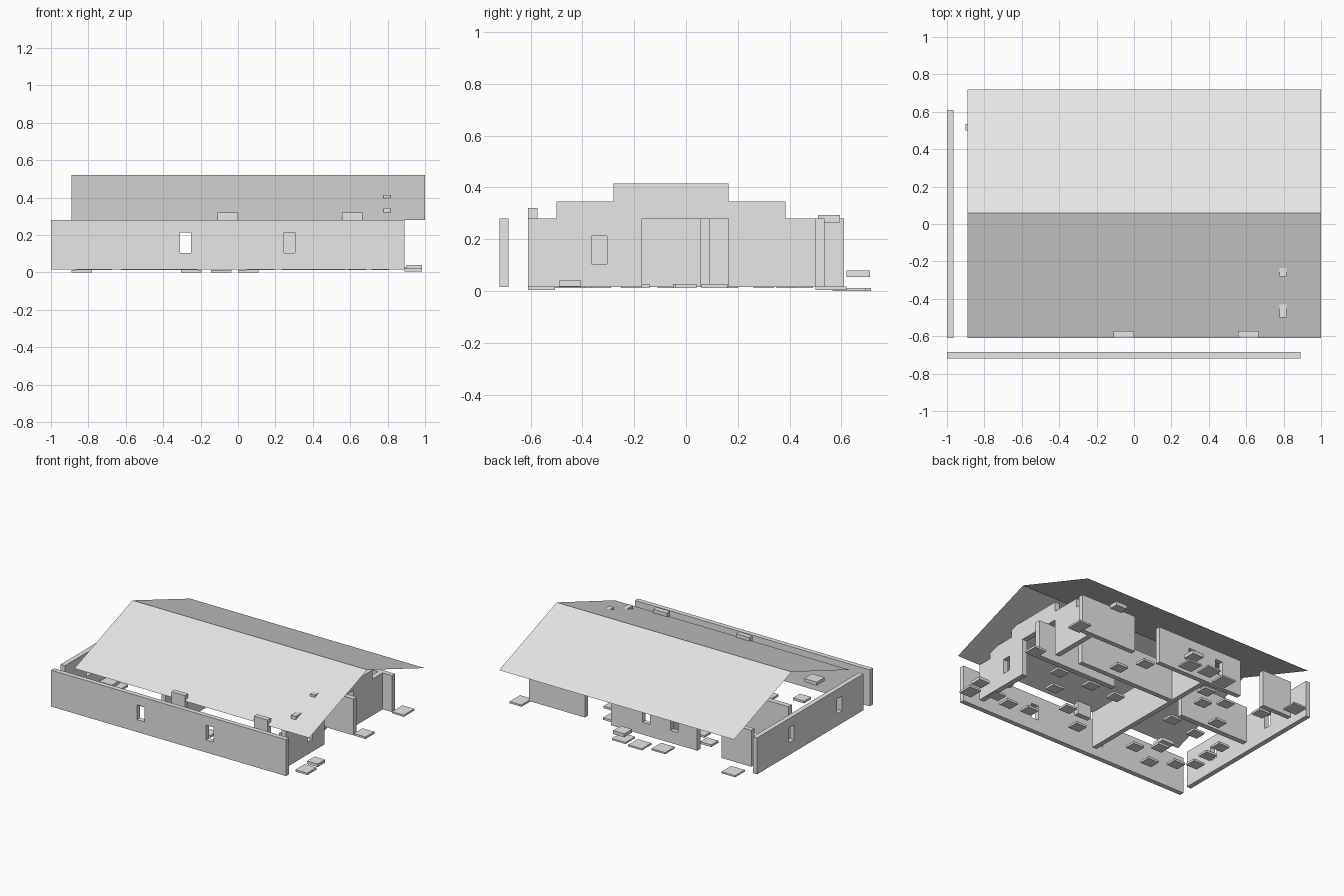
import bpy, bmesh

if "Cube" in bpy.data.objects:
    bpy.data.objects.remove(bpy.data.objects["Cube"])

grey = bpy.data.materials.new("plain_grey")
grey.diffuse_color = (0.8, 0.8, 0.8, 1)
grey.use_nodes = True
grey.node_tree.nodes["Principled BSDF"].inputs["Base Color"].default_value = grey.diffuse_color


def finish(name, bm):
    bmesh.ops.recalc_face_normals(bm, faces=bm.faces[:])
    me = bpy.data.meshes.new(name)
    bm.to_mesh(me)
    bm.free()
    me.materials.append(grey)
    ob = bpy.data.objects.new(name, me)
    bpy.context.collection.objects.link(ob)
    return ob


def box(name, x0, x1, y0, y1, z0, z1):
    bm = bmesh.new()
    bmesh.ops.create_cube(bm, size=1)
    for v in bm.verts:
        v.co = (x1 if v.co.x > 0 else x0, y1 if v.co.y > 0 else y0, z1 if v.co.z > 0 else z0)
    return finish(name, bm)


def cut(wall, *bounds):
    """Cut a box-shaped opening through a wall."""
    hole = box("opening_cutter", *bounds)
    hole.hide_render = True
    hole.hide_set(True)
    mod = wall.modifiers.new("opening", 'BOOLEAN')
    mod.operation = 'DIFFERENCE'
    mod.solver = 'EXACT'
    mod.object = hole


FLOOR, TOP = 0.015, 0.28
SILL, HEAD = 0.105, 0.213

# Outer front, left and back walls with window openings
front = box("front_wall", -1, 0.89, -0.72, -0.685, FLOOR, TOP)
for x in (-0.28, 0.275):
    cut(front, x - 0.03, x + 0.03, -0.8, -0.6, SILL, HEAD)

left = box("left_wall", -1, -0.965, -0.61, 0.61, FLOOR, TOP)
for y in (-0.335, 0.215):
    cut(left, -1.1, -0.9, y - 0.03, y + 0.03, SILL, HEAD)

for x0, x1 in ((-0.9, -0.66), (0.44, 0.89)):
    box("back_wall", x0, x1, 0.5, 0.535, FLOOR, TOP)
back = box("back_window_wall", -0.465, 0.23, 0.5, 0.535, FLOOR, TOP)
for x in (-0.28, -0.055):
    cut(back, x - 0.03, x + 0.03, 0.4, 0.6, SILL, HEAD)

# Stepped gable wall with a wide doorway
bm = bmesh.new()
profile = [(-0.61, FLOOR), (-0.17, FLOOR), (-0.17, TOP), (0.165, TOP), (0.165, FLOOR),
           (0.5, FLOOR), (0.5, TOP), (0.385, TOP), (0.385, 0.345), (0.165, 0.345),
           (0.165, 0.415), (-0.28, 0.415), (-0.28, 0.345), (-0.5, 0.345), (-0.5, TOP), (-0.61, TOP)]
face = bm.faces.new([bm.verts.new((0.777, y, z)) for y, z in profile])
ext = bmesh.ops.extrude_face_region(bm, geom=[face])
for v in ext["geom"]:
    if isinstance(v, bmesh.types.BMVert):
        v.co.x = 0.815
gable = finish("stepped_gable_wall", bm)
cut(gable, 0.7, 0.9, -0.365, -0.305, SILL, HEAD)

# Inner partitions
box("long_partition", -0.19, -0.155, -0.61, 0.5, FLOOR, TOP)
box("entry_partition", 0.24, 0.89, 0.055, 0.093, FLOOR, TOP)
box("middle_partition", -0.155, 0.62, 0.17, 0.205, FLOOR, TOP)
box("left_partition", -0.89, -0.33, 0.055, 0.093, FLOOR, TOP)

# Thin roof sheet with two slopes
bm = bmesh.new()
rows = [[bm.verts.new((x, y, z)) for x in (-0.89, 1.0)]
        for y, z in ((-0.61, 0.28), (0.058, 0.52), (0.72, 0.28))]
for a, b in zip(rows, rows[1:]):
    bm.faces.new((a[0], a[1], b[1], b[0]))
finish("roof", bm)

# Raised panels below the front eave
for x in (-0.055, 0.61):
    box("eave_panel", x - 0.055, x + 0.055, -0.61, -0.573, 0.2, 0.32)
box("back_shelf", 0.56, 0.65, 0.51, 0.595, 0.265, 0.293)
box("left_shelf", -0.73, -0.63, -0.55, -0.46, 0.18, 0.205)

# Scattered floor slabs, centres
slabs = [(0.76, -0.5), (0.63, -0.53), (0.47, -0.51), (0.09, -0.47), (-0.37, -0.43),
         (-0.57, -0.52), (-0.5, -0.33), (-0.72, -0.43), (0.64, 0.0), (0.37, 0.0),
         (0.38, 0.3), (0.15, -0.01), (0.53, -0.18), (0.29, -0.33), (0.28, 0.45),
         (-0.26, 0.43), (-0.34, 0.3), (-0.46, 0.39), (-0.33, 0.0), (-0.82, -0.35),
         (-0.81, -0.21), (-0.8, -0.07), (-0.56, -0.04), (-0.58, 0.16), (-0.72, 0.44)]
for x, y in slabs:
    box("floor_slab", x - 0.045, x + 0.045, y - 0.04, y + 0.04, 0.012, 0.028)

# Low doorstep slabs outside
for x, y in ((0.055, 0.64), (-0.09, 0.66), (-0.25, 0.62), (-0.835, 0.65)):
    box("back_step", x - 0.055, x + 0.055, y - 0.055, y + 0.055, 0.0, 0.012)
box("raised_back_step", 0.0, 0.09, 0.62, 0.71, 0.055, 0.08)
box("right_front_step", 0.89, 0.985, -0.61, -0.505, 0.005, 0.02)
box("right_upper_step", 0.9, 0.985, -0.49, -0.405, 0.018, 0.04)
box("right_middle_step", 0.89, 0.985, 0.06, 0.16, 0.012, 0.027)
box("right_back_step", 0.89, 0.985, 0.5, 0.62, 0.005, 0.018)
